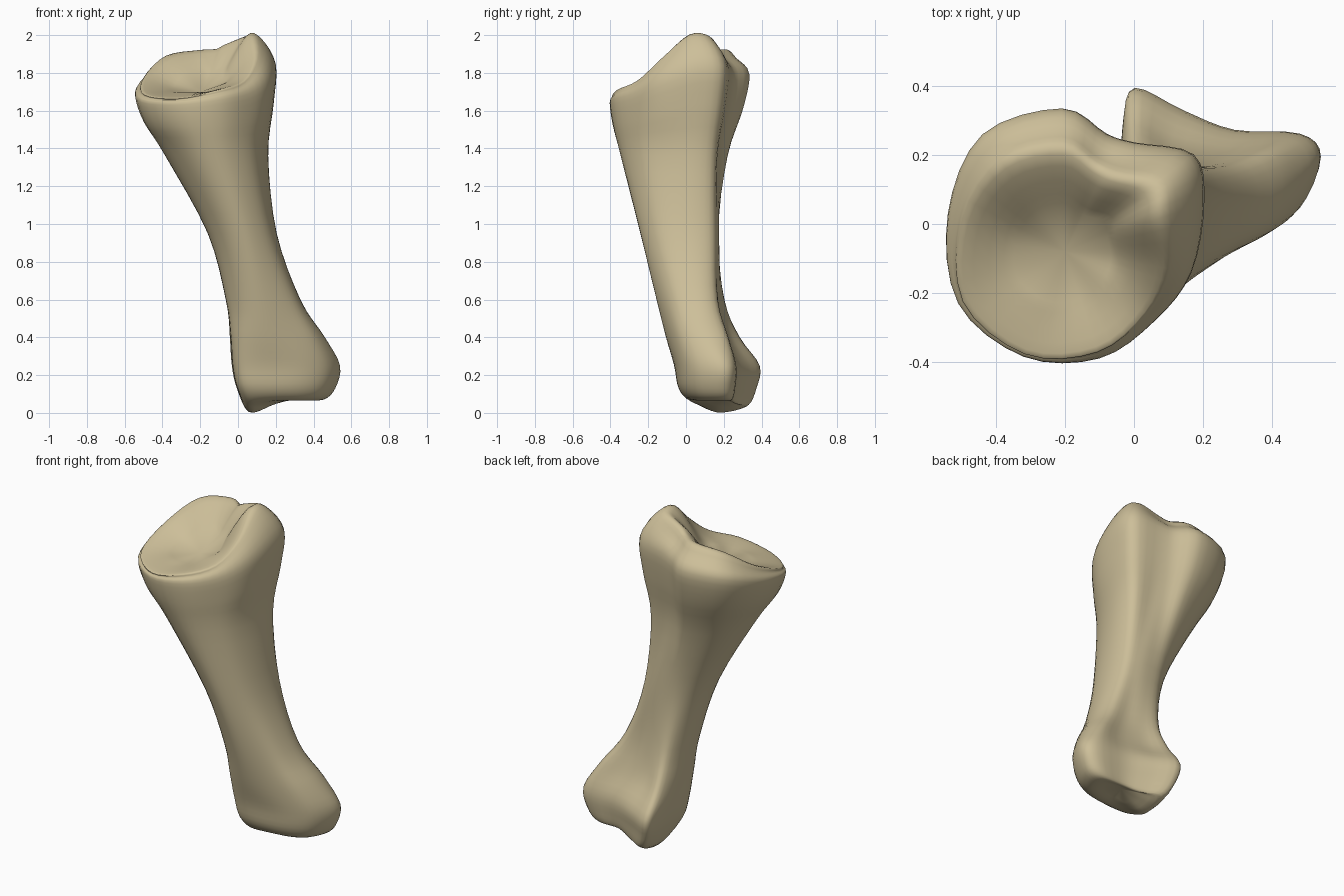
import bpy, bmesh, math
from mathutils import Vector

default_cube = bpy.data.objects.get("Cube")
if default_cube:
    bpy.data.objects.remove(default_cube, do_unlink=True)

# Bone colour
bone_material = bpy.data.materials.new("warm_bone")
bone_material.use_nodes = True
bone_colour = (0.61, 0.52, 0.32, 1)
bone_material.diffuse_color = bone_colour
bsdf = bone_material.node_tree.nodes["Principled BSDF"]
bsdf.inputs["Base Color"].default_value = bone_colour
bsdf.inputs["Roughness"].default_value = 0.8


def flat_ring(height, outline):
    """Horizontal cross-section, ordered left, front, right, back."""
    return [Vector((x, y, height)) for x, y in outline]


def shrink(ring, centre, amount, height_rule):
    """Pull a ring towards a centre and give each point a height by rule."""
    result = []
    for point in ring:
        moved = point.lerp(centre, amount)
        moved.z = height_rule(moved)
        result.append(moved)
    return result


def blend(ring_a, ring_b, across, upward_rule):
    """Ring between two rings, with separate sideways and height factors."""
    result = []
    for a, b in zip(ring_a, ring_b):
        moved = a.lerp(b, across)
        moved.z = a.z + (b.z - a.z) * upward_rule(a)
        result.append(moved)
    return result


def spline(a, b, c, d, t):
    """Catmull-Rom curve between b and c."""
    return 0.5 * (2 * b + (c - a) * t + (2 * a - 5 * b + 4 * c - d) * t ** 2
                  + (3 * b - a - 3 * c + d) * t ** 3)


def refine(points, steps, closed):
    count = len(points)

    def pick(index):
        return points[index % count] if closed else points[max(0, min(count - 1, index))]

    refined = []
    for i in range(count if closed else count - 1):
        for s in range(steps):
            refined.append(spline(pick(i - 1), pick(i), pick(i + 1), pick(i + 2), s / steps))
    if not closed:
        refined.append(points[-1].copy())
    return refined


# Shaft cross-sections
condyles = flat_ring(.25, [
    (-.03, .14), (-.02, 0), (.04, -.055), (.19, -.06), (.36, -.03), (.48, .045),
    (.54, .19), (.48, .26), (.29, .27), (.14, .325), (0, .39), (-.03, .3)])
flare = flat_ring(.4, [
    (-.04, .08), (-.03, -.03), (.03, -.09), (.15, -.105), (.3, -.07), (.41, -.005),
    (.46, .12), (.42, .22), (.27, .21), (.11, .235), (0, .285), (-.04, .19)])
lower_shaft = flat_ring(.6, [
    (-.065, .04), (-.05, -.06), (.02, -.135), (.12, -.155), (.24, -.11), (.31, -.04),
    (.33, .08), (.29, .16), (.19, .17), (.1, .19), (0, .2), (-.05, .13)])
middle_shaft = flat_ring(.95, [
    (-.16, 0), (-.14, -.12), (-.06, -.215), (.04, -.24), (.14, -.18), (.19, -.09),
    (.205, .04), (.18, .14), (.11, .17), (.03, .175), (-.06, .16), (-.13, .1)])
upper_shaft = flat_ring(1.36, [
    (-.38, 0), (-.36, -.18), (-.23, -.32), (-.08, -.34), (.06, -.25), (.13, -.12),
    (.16, .04), (.13, .15), (.02, .17), (-.06, .19), (-.15, .22), (-.3, .15)])
rim = flat_ring(1.7, [
    (-.54, .03), (-.51, -.23), (-.32, -.385), (-.1, -.39), (.06, -.28), (.165, -.14),
    (.2, .06), (.17, .2), (0, .235), (-.08, .26), (-.21, .335), (-.44, .26)])

# Rounded lower end, lowest under the inner condyle
foot_centre = Vector((.26, .2, 0))
lowest = Vector((.05, .2))


def foot_height(point):
    return min(.07, .4 * max(0, (point.xy - lowest).length - .03))


foot_edge = shrink(condyles, foot_centre, .09, lambda p: .13)
foot_base = shrink(condyles, foot_centre, .31, foot_height)
foot_inner = shrink(condyles, foot_centre, .7, foot_height)

# Upper joint: a broad knob and an uneven crest around a shallow basin
basin_centre = Vector((-.2, -.08, 0))
basin_floor = 1.7


def basin_height(point):
    """Flat at the front, sloping up to the back wall and the knob."""
    return basin_floor + .85 * max(0, point.y + .07) + .6 * max(0, point.x + .15)


crest_heights = [1.78, 1.69, 1.67, 1.71, 1.76, 1.87, 1.985, 1.985, 1.95, 1.925, 1.92, 1.89]
crest = []
for point, height in zip(rim, crest_heights):
    point.z = 1.63 + .66 * (height - 1.67)
    moved = point.lerp(basin_centre, .07 + (height - 1.67))
    moved.z = height
    crest.append(moved)
shoulder = blend(rim, crest, .5, lambda p: .65 + 1.4 * max(0, p.x))
neck = blend(rim, upper_shaft, .28, lambda p: .42)
basin = shrink(crest, basin_centre, .5, basin_height)

cage = [foot_inner, foot_base, foot_edge, condyles, flare, lower_shaft, middle_shaft,
        upper_shaft, neck, rim, shoulder, crest, basin]

# Smooth the rings around and along the bone
around = [refine(ring, 4, True) for ring in cage]
columns = [refine(list(column), 4, False) for column in zip(*around)]
rings = list(zip(*columns))

# Skin the rings and close both ends
bm = bmesh.new()
rows = [[bm.verts.new(p) for p in ring] for ring in rings]
size = len(rows[0])
for lower, upper in zip(rows, rows[1:]):
    for i in range(size):
        j = (i + 1) % size
        bm.faces.new((lower[i], lower[j], upper[j], upper[i]))
ends = ((rows[0], Vector((.26, .2, .07))), (rows[-1], Vector((-.2, -.08, basin_floor))))
for row, centre in ends:
    tip = bm.verts.new(centre)
    for i in range(size):
        bm.faces.new((row[i], row[(i + 1) % size], tip))
bmesh.ops.recalc_face_normals(bm, faces=bm.faces)

mesh = bpy.data.meshes.new("limb_bone")
bm.to_mesh(mesh)
bm.free()
mesh.materials.append(bone_material)
bone = bpy.data.objects.new("limb_bone", mesh)
bpy.context.collection.objects.link(bone)
bpy.ops.object.select_all(action="DESELECT")
bone.select_set(True)
bpy.context.view_layer.objects.active = bone
bpy.ops.object.shade_smooth_by_angle(angle=math.radians(50))
